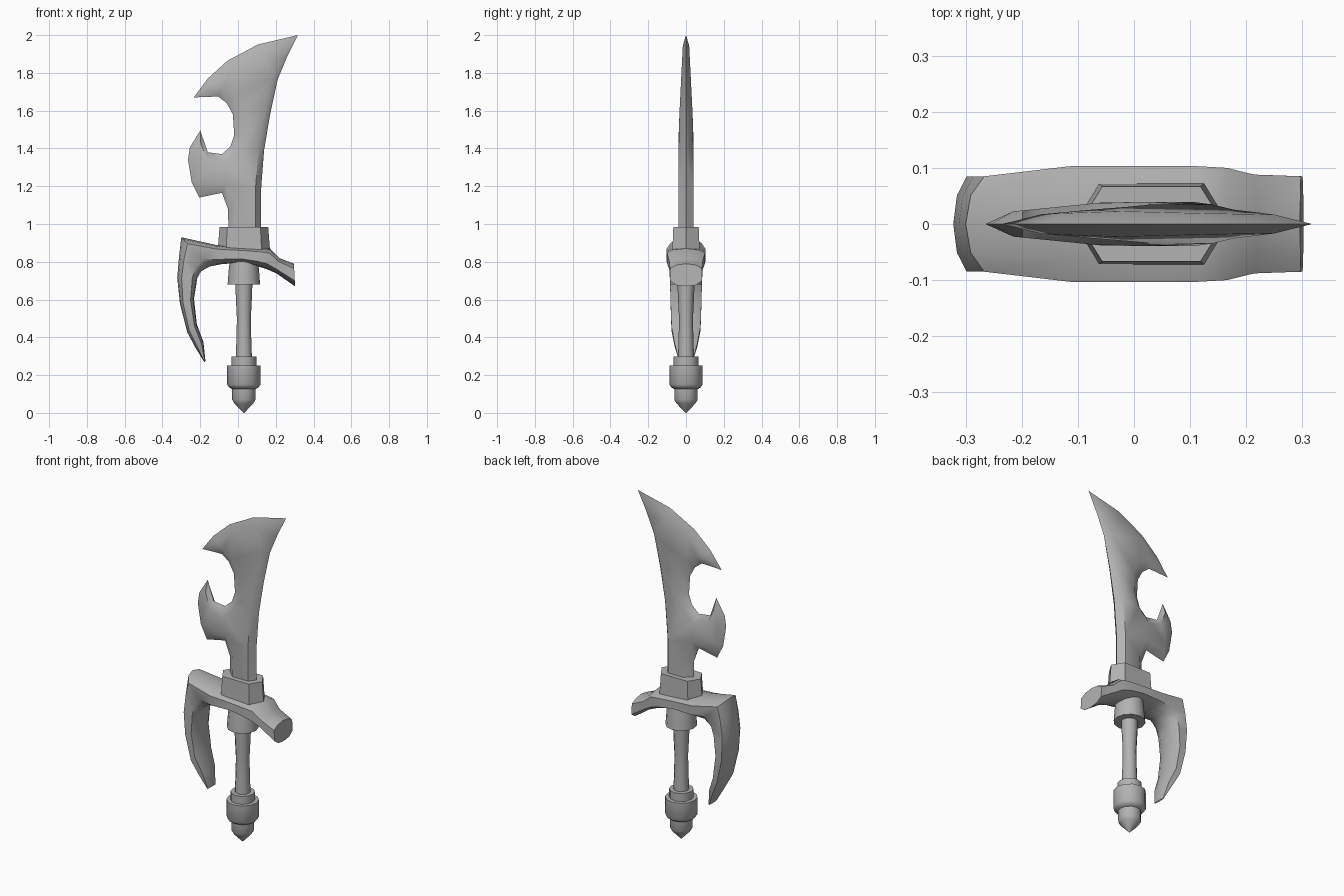
import bpy, bmesh, math
from mathutils import Vector

cube = bpy.data.objects.get("Cube")
if cube:
    bpy.data.objects.remove(cube, do_unlink=True)

GREY = (0.45, 0.45, 0.45, 1)
steel = bpy.data.materials.new("grey steel")
steel.use_nodes = True
steel.diffuse_color = GREY
steel.node_tree.nodes["Principled BSDF"].inputs["Base Color"].default_value = GREY
AXIS_X = 0.031


def finish(name, bm, angle=40):
    bmesh.ops.recalc_face_normals(bm, faces=bm.faces)
    mesh = bpy.data.meshes.new(name)
    bm.to_mesh(mesh)
    bm.free()
    mesh.materials.append(steel)
    obj = bpy.data.objects.new(name, mesh)
    bpy.context.collection.objects.link(obj)
    bpy.ops.object.select_all(action='DESELECT')
    obj.select_set(True)
    bpy.context.view_layer.objects.active = obj
    bpy.ops.object.shade_smooth_by_angle(angle=math.radians(angle))
    return obj


def loft(name, rings, angle=40):
    """Join closed rings of equal length and cap both ends."""
    bm = bmesh.new()
    loops = [[bm.verts.new(p) for p in ring] for ring in rings]
    n = len(loops[0])
    for a, b in zip(loops, loops[1:]):
        for i in range(n):
            j = (i + 1) % n
            bm.faces.new((a[i], a[j], b[j], b[i]))
    bm.faces.new(loops[0])
    bm.faces.new(loops[-1])
    return finish(name, bm, angle)


def turned(name, profile, sides=12):
    """Round part about the handle axis from (radius, height) pairs."""
    rings = []
    for r, z in profile:
        rings.append([(AXIS_X + r * math.cos(math.tau * i / sides),
                       r * math.sin(math.tau * i / sides), z) for i in range(sides)])
    return loft(name, rings)


# Blade: thin outline at the middle, raised shoulders on both sides.
# Each entry is an edge point and its shoulder point in x, z.
blade_profile = [
    ((-.05, .95), (-.01, .95)), ((-.053, 1.08), (-.005, 1.09)),
    ((-.085, 1.165), (-.06, 1.21)), ((-.205, 1.14), (-.185, 1.19)),
    ((-.245, 1.22), (-.205, 1.24)), ((-.265, 1.34), (-.215, 1.33)),
    ((-.255, 1.405), (-.215, 1.39)), ((-.20, 1.495), (-.198, 1.43)),
    ((-.16, 1.38), (-.165, 1.345)), ((-.085, 1.37), (-.07, 1.32)),
    ((-.04, 1.41), (.0, 1.385)), ((-.02, 1.47), (.03, 1.47)),
    ((-.027, 1.58), (.025, 1.60)), ((-.06, 1.64), (-.02, 1.68)),
    ((-.105, 1.675), (-.085, 1.715)), ((-.235, 1.67), (-.165, 1.705)),
    ((-.16, 1.77), (-.125, 1.745)), ((-.055, 1.865), (-.025, 1.825)),
    ((.105, 1.95), (.125, 1.90)), ((.317, 2.0), (.25, 1.945)),
    ((.26, 1.885), (.225, 1.88)), ((.21, 1.765), (.178, 1.77)),
    ((.17, 1.58), (.14, 1.585)), ((.138, 1.39), (.108, 1.395)),
    ((.122, 1.18), (.092, 1.18)), ((.122, .95), (.092, .95)),
]
bm = bmesh.new()
edge = [bm.verts.new((e[0], 0, e[1])) for e, s in blade_profile]
for side in (-1, 1):
    shoulder = []
    for e, (x, z) in blade_profile:
        half = .039 - .05 * max(0, z - 1.5)
        half -= .10 * max(0, -.05 - x)
        shoulder.append(bm.verts.new((x, side * half, z)))
    n = len(edge)
    for i in range(n):
        j = (i + 1) % n
        bm.faces.new((edge[i], edge[j], shoulder[j], shoulder[i]))
    cap = bm.faces.new(shoulder)
    cap.normal_update()
    bmesh.ops.triangulate(bm, faces=[cap])
finish("blade", bm, 50)

# Guard: outer point, inner point and half width along the sweep
guard_sections = [
    ((-.178, .268), (-.172, .272), .035), ((-.225, .345), (-.183, .375), .060),
    ((-.268, .425), (-.218, .47), .077), ((-.307, .575), (-.233, .605), .082),
    ((-.322, .715), (-.215, .715), .085), ((-.312, .83), (-.195, .75), .085),
    ((-.30, .93), (-.15, .775), .085), ((-.12, .89), (-.09, .787), .103),
    ((.03, .878), (.01, .795), .103), ((.12, .874), (.09, .78), .103),
    ((.17, .87), (.15, .762), .100), ((.217, .82), (.205, .738), .088),
    ((.296, .79), (.302, .67), .085),
]
rings = []
for outer, inner, w in guard_sections:
    o, i = Vector((outer[0], 0, outer[1])), Vector((inner[0], 0, inner[1]))
    ring = []
    for t, k in ((0, 0), (.06, .6), (.22, 1), (.75, 1), (.95, .6),
                 (1, 0), (.95, -.6), (.75, -1), (.22, -1), (.06, -.6)):
        p = o.lerp(i, t)
        ring.append((p.x, k * w, p.z))
    rings.append(ring)
loft("guard", rings, 50)

# Six-sided collar that holds the blade
collar = [(-.14, 0), (-.095, -.073), (.095, -.073), (.14, 0), (.095, .073), (-.095, .073)]
loft("collar", [[(AXIS_X + x * s, y * s, z) for x, y in collar]
                for s, z in ((1, .84), (.92, .985))], 30)

# Handle parts
turned("ferrule", [(.072, .83), (.08, .76), (.086, .68)])
turned("grip", [(.046, .70), (.042, .60), (.037, .50), (.039, .40), (.043, .28)])
turned("grip_ring", [(.066, .24), (.066, .298)])
turned("pommel", [(.088, .25), (.088, .15), (.078, .135), (.06, .125)])
turned("pommel_tip", [(.062, .14), (.062, .07), (.05, .05), (.002, .0)])
